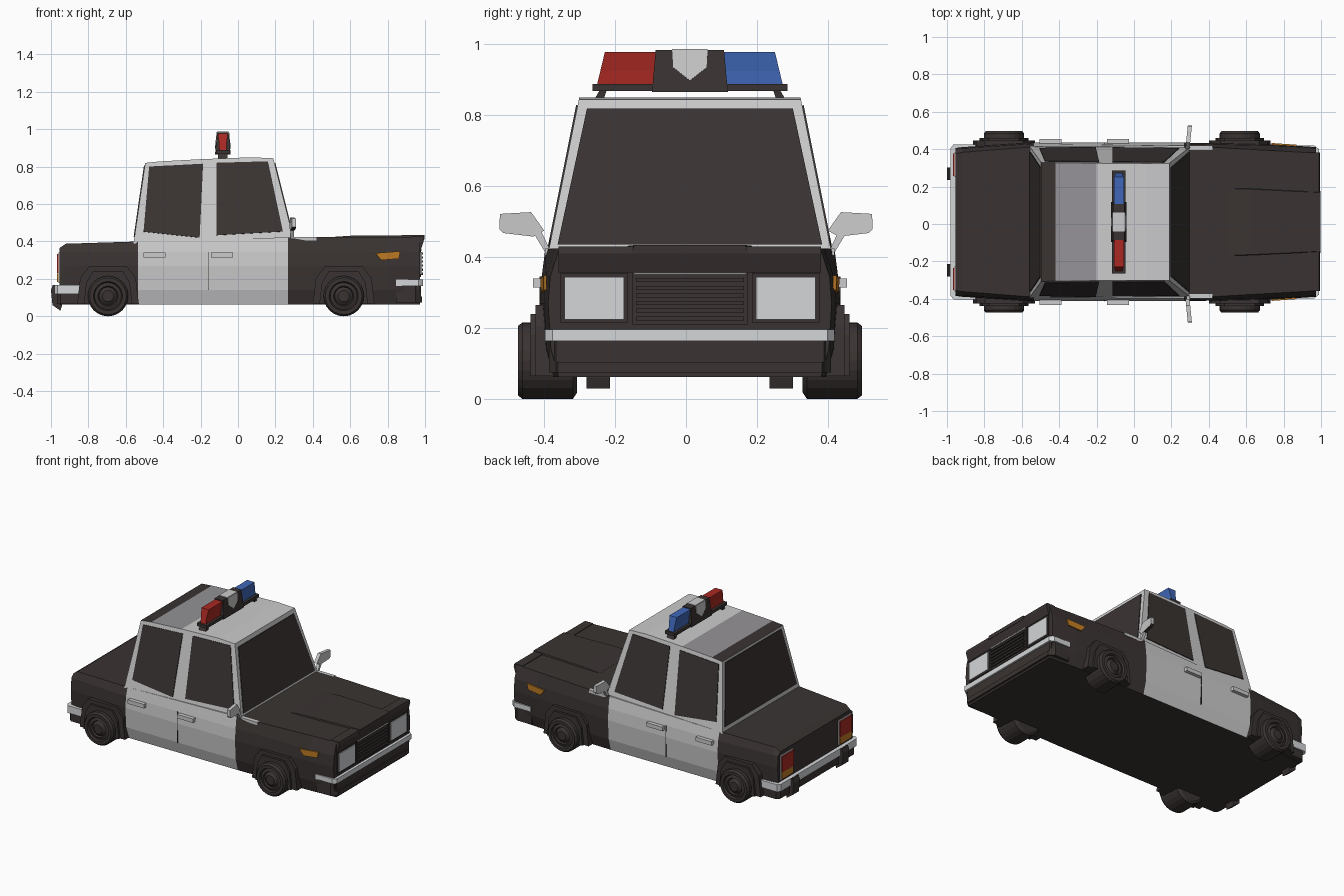
import bpy, bmesh, math
from mathutils import Vector
from mathutils.geometry import normal

if "Cube" in bpy.data.objects:
    bpy.data.objects.remove(bpy.data.objects["Cube"])

CY = 0.011  # body centre line


def mat(name, r, g, b):
    m = bpy.data.materials.new(name)
    m.diffuse_color = (r, g, b, 1)
    m.use_nodes = True
    m.node_tree.nodes["Principled BSDF"].inputs["Base Color"].default_value = m.diffuse_color
    return m


DARK = mat("charcoal", 0.042, 0.034, 0.032)
WHITE = mat("white", 0.60, 0.60, 0.61)
GREY = mat("roof_grey", 0.30, 0.29, 0.31)
CHROME = mat("chrome", 0.66, 0.67, 0.69)
RED = mat("red", 0.40, 0.022, 0.016)
BLUE = mat("blue", 0.05, 0.135, 0.48)
ORANGE = mat("orange", 0.52, 0.20, 0.018)


def finish(name, bm, mats, rule=None):
    bmesh.ops.recalc_face_normals(bm, faces=bm.faces[:])
    bm.normal_update()
    if rule:
        for f in bm.faces:
            f.material_index = rule(f.calc_center_median(), f.normal)
    me = bpy.data.meshes.new(name)
    bm.to_mesh(me)
    bm.free()
    for m in mats:
        me.materials.append(m)
    ob = bpy.data.objects.new(name, me)
    ob.location.y = CY
    bpy.context.collection.objects.link(ob)
    return ob


def loft(name, rings, mats, rule=None, closed=False):
    bm = bmesh.new()
    vs = [[bm.verts.new(p) for p in r] for r in rings]
    n = len(vs[0])
    for a, b in zip(vs, vs[1:] + vs[:1] if closed else vs[1:]):
        for i in range(n):
            j = (i + 1) % n
            bm.faces.new((a[i], a[j], b[j], b[i]))
    if not closed:
        bm.faces.new(vs[0])
        bm.faces.new(vs[-1])
    return finish(name, bm, mats, rule)


def box(name, x, y, z, m, top=(1, 1)):
    """Box from ranges; top scales the upper face in x and y."""
    cx, cy = sum(x) / 2, sum(y) / 2
    sq = [(0, 0), (1, 0), (1, 1), (0, 1)]
    lo = [(x[i], y[j], z[0]) for i, j in sq]
    hi = [(cx + (x[i] - cx) * top[0], cy + (y[j] - cy) * top[1], z[1]) for i, j in sq]
    return loft(name, [lo, hi], [m])


def plate(name, pts, m, t=0.009):
    """Flat polygon given thickness t, centred on its plane."""
    pts = [Vector(p) for p in pts]
    n = normal(pts) * t / 2
    return loft(name, [[p - n for p in pts], [p + n for p in pts]], [m])


# main body: sections along x (x, top half width, middle half width, top z)
stations = [(-0.955, 0.365, 0.395, 0.365), (-0.92, 0.372, 0.40, 0.388),
            (-0.535, 0.402, 0.424, 0.40), (0.267, 0.408, 0.424, 0.422),
            (0.80, 0.378, 0.412, 0.425), (0.972, 0.368, 0.40, 0.425)]
rings = []
for x, wt, wm, zt in stations:
    half = [(wm - 0.03, 0.062), (wm - 0.008, 0.14), (wm, 0.27), (wm - 0.006, 0.345), (wt, zt)]
    rings.append([(x, y, z) for y, z in half] + [(x, -y, z) for y, z in half[::-1]])
loft("body", rings, [DARK, WHITE],
     lambda c, n: 1 if -0.53 < c.x < 0.26 and n.z > -0.9 else 0)


# cabin: planes for sides, windscreen and rear screen
def side_y(z):
    return 0.402 - (z - 0.4) * 0.2


def front_x(z):
    return 0.30 - 0.25 * (z - 0.4)


def rear_x(z):
    return -0.557 + 0.145 * (z - 0.4)


rings = []
for xb, xt, zt in [(rear_x(0.39), rear_x(0.82), 0.82), (-0.44, -0.42, 0.828), (-0.2, -0.2, 0.84),
                   (0.1, 0.07, 0.85), (front_x(0.39), front_x(0.845), 0.845)]:
    rings.append([(xb, side_y(0.39), 0.39), (xt, side_y(zt), zt),
                  (xt, -side_y(zt), zt), (xb, -side_y(0.39), 0.39)])


def roof_rule(c, n):
    if n.z < 0.7:
        return 0
    return 2 if c.x < -0.42 else 1 if c.x < -0.2 else 0


loft("cabin", rings, [WHITE, GREY, DARK], roof_rule)

# windows
for nm, fx, lo, hi in [("windscreen", front_x, 0.435, 0.818), ("rear_screen", rear_x, 0.425, 0.805)]:
    a, b = side_y(lo) - 0.022, side_y(hi) - 0.028
    plate(nm, [(fx(lo), -a, lo), (fx(lo), a, lo), (fx(hi), b, hi), (fx(hi), -b, hi)], DARK)
side_windows = {"rear_door_window": [(-0.505, 0.452), (-0.205, 0.42), (-0.187, 0.815), (-0.475, 0.80)],
                "front_door_window": [(-0.115, 0.433), (0.24, 0.453), (0.16, 0.828), (-0.115, 0.82)]}
for s, tag in ((-1, "right"), (1, "left")):
    for nm, pts in side_windows.items():
        plate(f"{nm}_{tag}", [(x, s * side_y(z), z) for x, z in pts], DARK)
    # door handles, door gap and front side lamps
    for x0 in (-0.505, -0.145):
        box(f"door_handle_{tag}", (x0, x0 + 0.118), sorted((s * 0.41, s * 0.443)), (0.314, 0.34), WHITE)
    plate(f"door_gap_{tag}", [(x, s * 0.42, z) for x, z in
                              [(-0.158, 0.14), (-0.154, 0.14), (-0.154, 0.345), (-0.158, 0.345)]], DARK)
    plate(f"side_lamp_{tag}", [(x, s * (0.413 - 0.07 * (x - 0.8)), z) for x, z in
                               [(0.765, 0.30), (0.86, 0.308), (0.868, 0.348), (0.735, 0.338)]], ORANGE)
    # wing trim beside the bonnet
    box(f"wing_trim_{tag}", (0.28, 0.42), sorted((s * 0.385, s * 0.408)), (0.405, 0.424), WHITE)

    # wheel arches and wheels
    for cx, end in ((-0.695, "rear"), (0.565, "front")):
        for step, (w, h, y) in enumerate([(0.165, 0.265, 0.436), (0.13, 0.24, 0.45)]):
            prof = [(-w, 0.065), (-w * 0.9, h - 0.06), (-w * 0.62, h), (w * 0.62, h),
                    (w * 0.9, h - 0.06), (w, 0.065)]
            loft(f"{end}_arch_{tag}_{step}",
                 [[(cx + px, s * 0.36, pz) for px, pz in prof],
                  [(cx + px, s * y, pz) for px, pz in prof]], [DARK])
        prof = [(0.09, 0.318), (0.108, 0.33), (0.108, 0.472), (0.098, 0.485), (0.078, 0.485), (0.072, 0.472),
                (0.054, 0.478), (0.048, 0.468), (0.03, 0.482), (0.012, 0.482)]
        loft(f"{end}_wheel_{tag}",
             [[(cx + r * math.cos(k * math.tau / 24), s * y, 0.108 + r * math.sin(k * math.tau / 24))
               for k in range(24)] for r, y in prof], [DARK])

    # door mirrors
    head = [(0.40, 0.475), (0.43, 0.458), (0.515, 0.468), (0.526, 0.478), (0.525, 0.522), (0.437, 0.527)]
    ob = loft(f"mirror_{tag}", [[(0.275 + (y - 0.4) * 0.1 + d, s * y, z) for y, z in head] for d in (0, 0.022)],
              [WHITE, DARK], lambda c, n: 1 if n.z < -0.5 else 0)
    ob.location.y = 0
    plate(f"mirror_stalk_{tag}", [(0.29, s * 0.385, 0.40), (0.29, s * 0.40, 0.40),
                                  (0.29, s * 0.445, 0.475), (0.29, s * 0.42, 0.475)], WHITE, 0.02)

    # headlamps: dark bezel with chrome lens
    y0, y1 = sorted((s * 0.175, s * 0.365))
    box(f"headlamp_bezel_{tag}", (0.96, 0.977), (y0, y1), (0.215, 0.355), DARK)
    box(f"headlamp_{tag}", (0.965, 0.983), (y0 + 0.011, y1 - 0.011), (0.224, 0.344), CHROME)

    # tail lamps: chrome frame, red above orange
    y0, y1 = sorted((s * 0.245, s * 0.365))
    box(f"tail_frame_{tag}", (-0.961, -0.94), (y0 - 0.006, y1 + 0.006), (0.178, 0.34), CHROME)
    box(f"tail_lamp_{tag}", (-0.969, -0.95), (y0, y1), (0.232, 0.333), RED)
    box(f"tail_indicator_{tag}", (-0.967, -0.95), (y0, y1), (0.184, 0.23), ORANGE)
    # rear bumper guards
    prof = [(-0.96, 0.165), (-0.99, 0.168), (-1.0, 0.14), (-0.992, 0.06), (-0.95, 0.03), (-0.94, 0.06)]
    loft(f"bumper_guard_{tag}", [[(x, s * 0.258 + d, z) for x, z in prof] for d in (-0.033, 0.033)], [DARK])

# bonnet lip and raised centre panel
loft("bonnet_lip", [[(x, y * k, z) for x, z in [(0.95, 0.355), (0.978, 0.357), (0.995, 0.41), (0.99, 0.43), (0.93, 0.43)]]
                    for y, k in ((-0.37, 1), (-0.165, 1), (0.165, 1), (0.37, 1))], [DARK])
loft("bonnet_panel", [[(x, -w, 0.41), (x, -w + 0.008, z), (x, w - 0.008, z), (x, w, 0.41)]
                      for x, w, z in ((0.50, 0.185, 0.424), (0.62, 0.183, 0.432), (0.997, 0.165, 0.434))], [DARK])

# grille with slats
box("grille", (0.96, 0.978), (-0.162, 0.162), (0.21, 0.358), DARK)
for k in range(6):
    z = 0.222 + k * 0.0215
    box("grille_slat", (0.97, 0.988), (-0.152, 0.152), (z, z + 0.011), DARK)
box("grille_trim", (0.97, 0.984), (-0.158, 0.158), (0.351, 0.356), CHROME)


# bumpers wrap round the corners
def bumper(name, x_end, x_mid, x_in, z0, z1, w, m):
    pts = [(x_in, -w), (x_mid, -w), (x_end, -w + 0.02), (x_end, w - 0.02), (x_mid, w), (x_in, w)]
    loft(name, [[(x, y, z) for x, y in pts] for z in (z0, z1)], [m])


bumper("front_bumper", 0.978, 0.95, 0.845, 0.075, 0.165, 0.398, DARK)
bumper("front_bumper_chrome", 0.99, 0.965, 0.845, 0.163, 0.196, 0.408, CHROME)
bumper("front_bumper_lip", 0.985, 0.955, 0.86, 0.075, 0.105, 0.392, DARK)
bumper("rear_bumper", -0.968, -0.95, -0.85, 0.065, 0.125, 0.405, DARK)
bumper("rear_bumper_chrome", -0.98, -0.965, -0.845, 0.12, 0.168, 0.415, CHROME)

# roof light bar
LX = -0.081
box("lightbar_base", (LX - 0.036, LX + 0.036), (-0.275, 0.275), (0.868, 0.888), DARK)
for s in (-1, 1):
    plate("lightbar_foot", [(LX, s * 0.235, 0.87), (LX, s * 0.255, 0.87),
                            (LX, s * 0.272, 0.84), (LX, s * 0.245, 0.84)], DARK, 0.05)
    sec = [(-0.019, 0.886), (-0.02, 0.925), (-0.027, 0.978), (0.027, 0.978), (0.02, 0.925), (0.019, 0.886)]
    loft("red_lamp" if s < 0 else "blue_lamp",
         [[(LX + x, s * (y0 - k * (z - 0.886)), z) for x, z in sec]
          for y0, k in ((0.095, 0), (0.262, 0.24))], [RED if s < 0 else BLUE])
box("lightbar_centre", (LX - 0.042, LX + 0.042), (-0.107, 0.107), (0.866, 0.984), DARK, (0.72, 0.9))
# pale shield on both faces and top of the centre housing
for s in (-1, 1):
    plate("lightbar_shield", [(LX + s * (0.043 - 0.1 * (z - 0.866)), y, z) for y, z in
                              [(-0.05, 0.984), (-0.047, 0.935), (0, 0.898), (0.047, 0.935), (0.05, 0.984)]], WHITE, 0.005)
box("lightbar_shield_top", (LX - 0.03, LX + 0.03), (-0.05, 0.05), (0.98, 0.987), WHITE)
